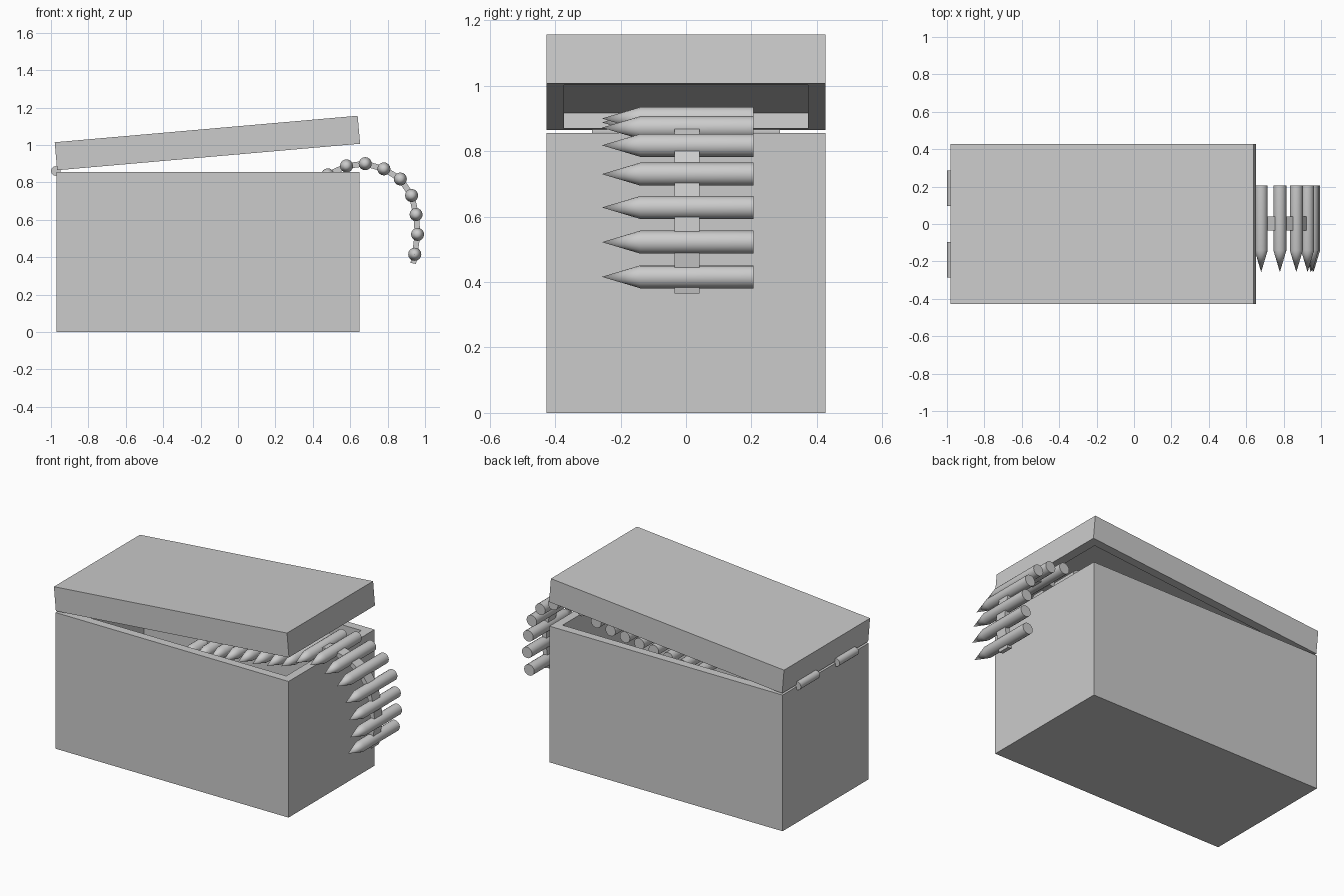
import bpy, bmesh, math
from mathutils import Vector, Matrix

if "Cube" in bpy.data.objects:
    bpy.data.objects.remove(bpy.data.objects["Cube"])


def make_object(name, bm):
    bmesh.ops.recalc_face_normals(bm, faces=bm.faces)
    mesh = bpy.data.meshes.new(name)
    bm.to_mesh(mesh)
    bm.free()
    ob = bpy.data.objects.new(name, mesh)
    bpy.context.collection.objects.link(ob)
    return ob


def box(name, lo, hi, open_dir=None, wall=0.076, depth=0.1):
    """Box from corner to corner; optionally hollowed from its top or bottom."""
    lo, hi = Vector(lo), Vector(hi)
    bm = bmesh.new()
    bmesh.ops.create_cube(bm, size=1)
    bmesh.ops.scale(bm, vec=hi - lo, verts=bm.verts)
    bmesh.ops.translate(bm, vec=(lo + hi) / 2, verts=bm.verts)
    bm.normal_update()
    if open_dir:
        face = max(bm.faces, key=lambda f: f.normal.z * open_dir)
        bmesh.ops.inset_region(bm, faces=[face], thickness=wall)
        new = bmesh.ops.extrude_discrete_faces(bm, faces=[face])["faces"][0]
        bmesh.ops.translate(bm, vec=(0, 0, -depth * open_dir), verts=new.verts)
    return make_object(name, bm)


def lathe(name, profile, sides):
    """Revolve (radius, y) points about the y axis."""
    bm = bmesh.new()
    verts = [bm.verts.new((r, y, 0)) for r, y in profile]
    edges = [bm.edges.new(p) for p in zip(verts, verts[1:])]
    bmesh.ops.spin(bm, geom=verts + edges, cent=(0, 0, 0), axis=(0, 1, 0),
                   angle=2 * math.pi, steps=sides)
    bmesh.ops.remove_doubles(bm, verts=bm.verts, dist=1e-4)
    ob = make_object(name, bm)
    bpy.ops.object.select_all(action='DESELECT')
    ob.select_set(True)
    bpy.context.view_layer.objects.active = ob
    bpy.ops.object.shade_smooth_by_angle(angle=math.radians(35))
    return ob


# Hollow crate body
box("crate_body", (-0.97, -0.427, 0), (0.65, 0.427, 0.855), 1, depth=0.78)

# Lid with a shallow recess, propped open on the hinge side
lid = box("lid", (0, -0.427, 0), (1.626, 0.427, 0.15), -1, depth=0.047)
lid.location = (-0.967, 0, 0.865)
lid.rotation_euler = (0, -math.radians(5), 0)

# Two hinge barrels
for side, y in (("front", -0.287), ("back", 0.097)):
    hinge = lathe("hinge_" + side, [(0, 0), (0.026, 0), (0.026, 0.19), (0, 0.19)], 12)
    hinge.location = (-0.974, y, 0.861)

# Belt path: lies in the crate, rises over the rim and hangs outside
path = [(-0.22, 0.71), (-0.12, 0.73), (-0.02, 0.75), (0.08, 0.77),
        (0.18, 0.785), (0.28, 0.80), (0.38, 0.815), (0.48, 0.84),
        (0.58, 0.888), (0.68, 0.90), (0.78, 0.872), (0.868, 0.818),
        (0.928, 0.73), (0.952, 0.628), (0.96, 0.522), (0.945, 0.416)]

# Pointed rounds, sharing one mesh
first = lathe("round_01", [(0, 0.207), (0.035, 0.207), (0.035, -0.14), (0, -0.257)], 16)
for i, (x, z) in enumerate(path):
    ob = first if i == 0 else bpy.data.objects.new(f"round_{i + 1:02d}", first.data)
    if i:
        bpy.context.collection.objects.link(ob)
    ob.location = (x, 0, z)

# Belt links joining neighbouring rounds, plus a short free end
ends = path + [(0.937, 0.367)]
for i, (a, b) in enumerate(zip(ends, ends[1:])):
    dx, dz = b[0] - a[0], b[1] - a[1]
    link = box(f"link_{i + 1:02d}", (0, -0.035, -0.015), (math.hypot(dx, dz), 0.041, 0.015))
    link.location = (a[0], 0, a[1])
    link.rotation_euler = (0, -math.atan2(dz, dx), 0)
